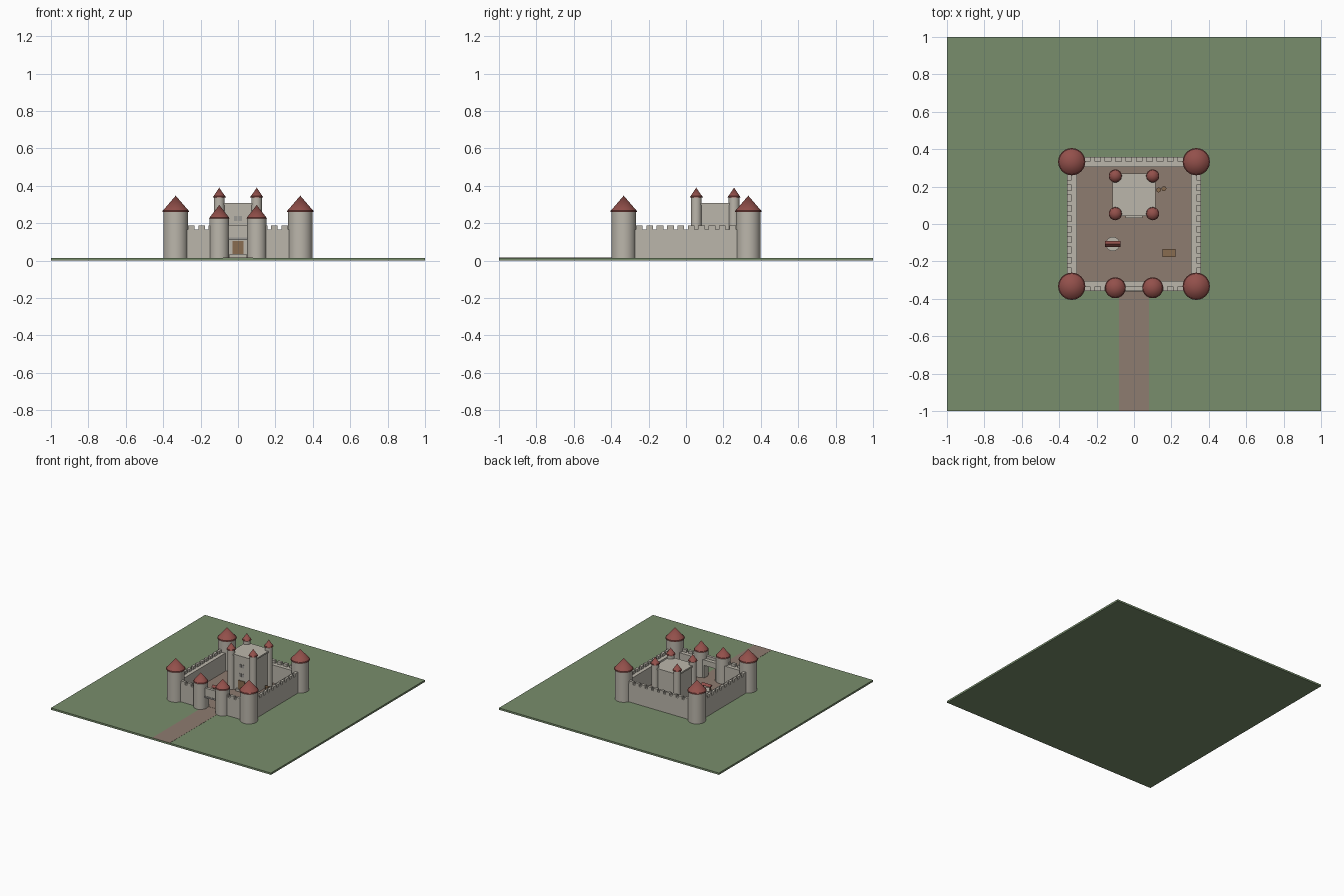
import bpy, math

if "Cube" in bpy.data.objects:
    bpy.data.objects.remove(bpy.data.objects["Cube"])

def material(name, rgb):
    m = bpy.data.materials.new(name)
    m.diffuse_color = (*rgb, 1)
    m.use_nodes = True
    m.node_tree.nodes["Principled BSDF"].inputs["Base Color"].default_value = m.diffuse_color
    return m

STONE = material("stone", (0.50, 0.47, 0.41))
ROOF = material("roof_tile", (0.29, 0.08, 0.07))
GRASS = material("grass", (0.19, 0.27, 0.15))
DIRT = material("dirt", (0.27, 0.20, 0.16))
WOOD = material("wood", (0.25, 0.15, 0.08))
DARK = material("window_grey", (0.33, 0.32, 0.30))
G = 0.015  # ground level

def box(name, x0, x1, y0, y1, z0, z1, mat):
    bpy.ops.mesh.primitive_cube_add(size=1, location=((x0+x1)/2, (y0+y1)/2, (z0+z1)/2))
    o = bpy.context.object
    o.name = name
    o.scale = (x1-x0, y1-y0, z1-z0)
    bpy.ops.object.transform_apply(location=False, rotation=False, scale=True)
    o.data.materials.append(mat)
    return o

def cone(name, x, y, z0, z1, r0, r1, mat, sides=24):
    bpy.ops.mesh.primitive_cone_add(vertices=sides, radius1=r0, radius2=r1, depth=z1-z0,
                                    location=(x, y, (z0+z1)/2))
    o = bpy.context.object
    o.name = name
    o.data.materials.append(mat)
    if sides > 4:
        bpy.ops.object.shade_smooth_by_angle(angle=math.radians(30))
    return o

def tower(name, x, y, r, eave, apex, roof_r):
    cone(name, x, y, G, eave, r, r, STONE)
    cone(name + "_eave", x, y, eave-0.002, eave+0.006, roof_r-0.003, roof_r-0.003, ROOF)
    cone(name + "_roof", x, y, eave, apex, roof_r, 0, ROOF)

# Ground, path and courtyard
box("ground", -1, 1, -1, 1, 0, G, GRASS)
box("path", -0.08, 0.08, -1, -0.30, G-0.004, G+0.001, DIRT)
box("courtyard", -0.31, 0.31, -0.31, 0.31, G-0.004, G+0.002, DIRT)

# Curtain walls
W, I, H, M = 0.357, 0.305, 0.165, 0.187
box("back_wall", -W, W, I, W, G, H, STONE)
for s, side in ((-1, "left"), (1, "right")):
    a, b = sorted((s*I, s*W))
    box(side + "_wall", a, b, -W, W, G, H, STONE)
    a, b = sorted((s*0.05, s*W))
    box(side + "_front_wall", a, b, -W, -I, G, H, STONE)

# Battlements along the outer edge
n = 10
for i in range(n):
    c = -0.25 + i * 0.5 / (n - 1)
    p, q = c - 0.018, c + 0.018
    box("back_merlon", p, q, W-0.022, W, H-0.002, M, STONE)
    for s in (-1, 1):
        a, b = sorted((s*(W-0.022), s*W))
        box("side_merlon", a, b, p, q, H-0.002, M, STONE)
    if abs(c) > 0.13:
        box("front_merlon", p, q, -W, -W+0.022, H-0.002, M, STONE)

# Gate lintel and jambs between the gate towers
box("gate_lintel", -0.06, 0.06, -W, -I, 0.12, H, STONE)
box("gate_parapet", -0.06, 0.06, -W, -W+0.022, H-0.002, M, STONE)
box("gate_beam", -0.05, 0.05, -W-0.004, -W+0.01, 0.11, 0.122, DARK)

# Corner towers, gate towers, keep turrets
for sx in (-1, 1):
    for sy in (-1, 1):
        tower("corner_tower", sx*0.333, sy*0.333, 0.066, 0.262, 0.347, 0.073)
        tower("keep_turret", sx*0.1, 0.156 + sy*0.101, 0.029, 0.338, 0.39, 0.035)
    tower("gate_tower", sx*0.1, -0.341, 0.053, 0.225, 0.297, 0.056)

# Keep with cornice, door, step and windows
box("keep", -0.108, 0.108, 0.048, 0.264, G, 0.298, STONE)
box("keep_cornice", -0.114, 0.114, 0.042, 0.27, 0.296, 0.308, STONE)
box("keep_door", -0.03, 0.03, 0.042, 0.05, G, 0.105, WOOD)
box("door_step", -0.045, 0.045, 0.032, 0.05, G, 0.035, STONE)
for z in (0.15, 0.225):
    for x in (-0.013, 0.013):
        box("keep_window", x-0.009, x+0.009, 0.045, 0.05, z-0.013, z+0.013, DARK)

# Well with posts and pitched roof
wx, wy = -0.113, -0.107
cone("well_ring", wx, wy, G, 0.042, 0.038, 0.038, STONE, 20)
for s in (-1, 1):
    box("well_post", wx+s*0.033-0.004, wx+s*0.033+0.004, wy-0.004, wy+0.004, G, 0.078, WOOD)
roof = bpy.data.meshes.new("well_roof")
roof.from_pydata([(wx+x, wy+y, z) for x in (-0.042, 0.042)
                  for y, z in ((-0.016, 0.075), (0.016, 0.075), (0, 0.092))], [],
                 [(0, 2, 1), (3, 4, 5), (0, 1, 4, 3), (1, 2, 5, 4), (2, 0, 3, 5)])
roof.materials.append(ROOF)
bpy.context.collection.objects.link(bpy.data.objects.new("well_roof", roof))

# Market stall table and barrels
box("stall_top", 0.153, 0.221, -0.177, -0.133, 0.05, 0.058, WOOD)
for x in (0.16, 0.214):
    for y in (-0.171, -0.139):
        box("stall_leg", x-0.004, x+0.004, y-0.004, y+0.004, G, 0.052, WOOD)
for x, y in ((0.132, 0.182), (0.16, 0.189)):
    cone("barrel", x, y, G, 0.045, 0.013, 0.013, WOOD, 12)
